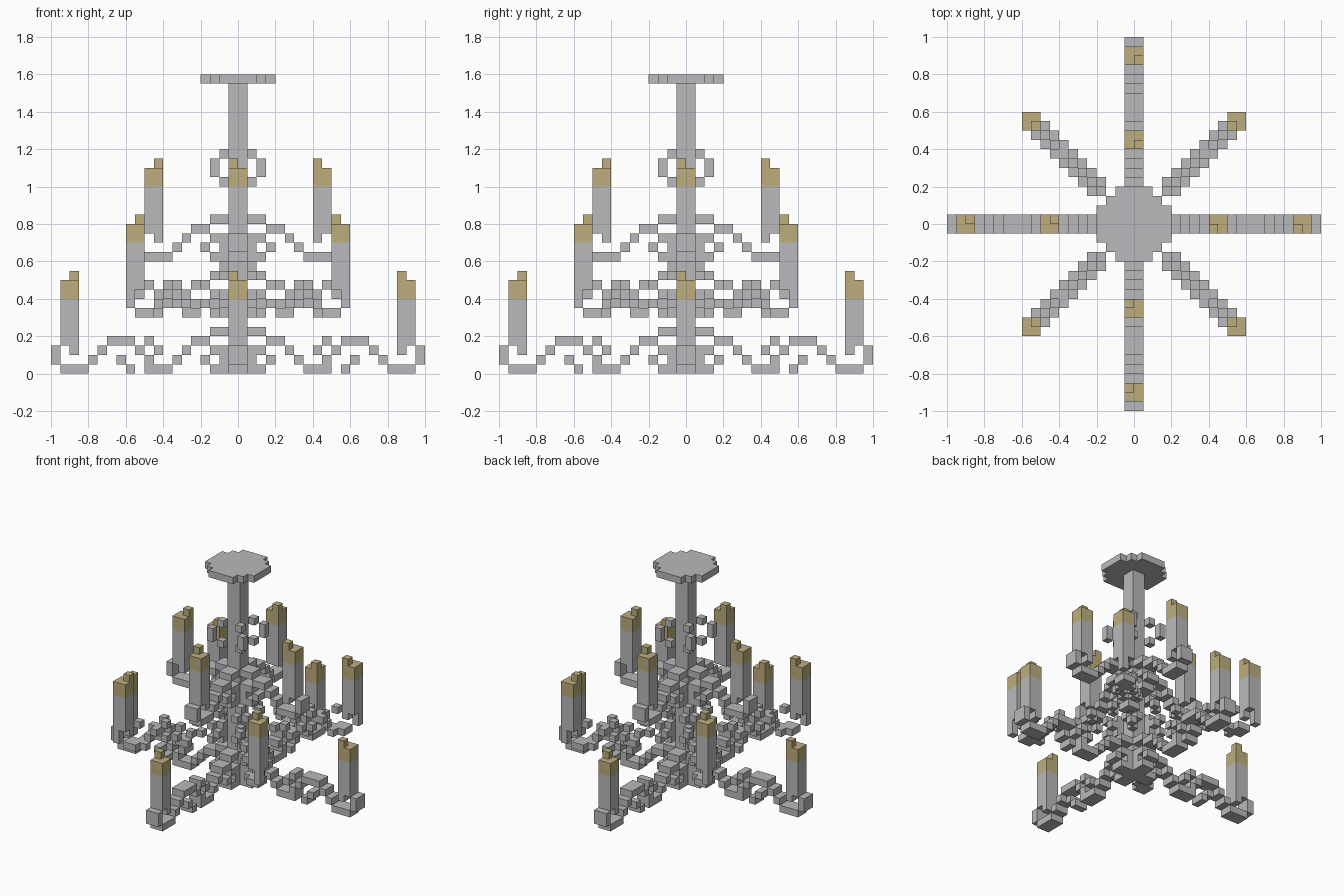
import bpy, bmesh
from mathutils import Vector

cube = bpy.data.objects.get("Cube")
if cube:
    bpy.data.objects.remove(cube, do_unlink=True)

U = 0.05  # edge length of one block


def material(name, rgb):
    m = bpy.data.materials.new(name)
    m.use_nodes = True
    m.diffuse_color = (*rgb, 1)
    bsdf = next(n for n in m.node_tree.nodes if n.type == 'BSDF_PRINCIPLED')
    bsdf.inputs["Base Color"].default_value = (*rgb, 1)
    return m


iron = material("iron grey", (0.49, 0.49, 0.505))
gold = material("candle gold", (0.51, 0.42, 0.205))

DIRS = [Vector(d) for d in ((1, 0, 0), (-1, 0, 0), (0, 1, 0),
                            (0, -1, 0), (0, 0, 1), (0, 0, -1))]


def blocks(name, cells, mat):
    """Make one object from the outer skin of a set of grid blocks."""
    cells = set(cells)
    bm = bmesh.new()
    for c in cells:
        mid = Vector(c) + Vector((0.5, 0.5, 0.5))
        for d in DIRS:
            if tuple(int(v) for v in Vector(c) + d) in cells:
                continue
            a = Vector((d.y, d.z, d.x)) / 2
            b = d.cross(a)
            ring = [mid + d / 2 + p for p in (a + b, b - a, -a - b, a - b)]
            bm.faces.new([bm.verts.new(p * U) for p in ring])
    bmesh.ops.remove_doubles(bm, verts=bm.verts, dist=U / 100)
    bmesh.ops.recalc_face_normals(bm, faces=bm.faces)
    me = bpy.data.meshes.new(name)
    bm.to_mesh(me)
    bm.free()
    me.materials.append(mat)
    ob = bpy.data.objects.new(name, me)
    bpy.context.collection.objects.link(ob)
    return ob


def turn(cells, n):
    """Quarter turns about the pole, kept on the block grid."""
    for _ in range(n):
        cells = [(-1 - y, x, z) for x, y, z in cells]
    return cells


def box(xs, ys, zs):
    return [(x, y, z) for x in xs for y in ys for z in zs]


# Profiles: height of block row -> distances out along the arm
INNER = {0: (1, 2, 7, 8, 9), 1: (1, 3, 6), 2: (1, 2, 5), 3: (3, 4), 4: (1, 2)}
OUTER = {0: (11, 16, 17, 18), 1: (9, 12, 15, 19), 2: (8, 10, 14, 19),
         3: (9, 11, 12, 13)}
DIAGONAL = {0: (2, 4, 9, 10, 17, 18, 19, 20), 1: (2, 3, 6, 8, 11, 13, 16, 22),
            2: (2, 4, 10, 12, 15, 14, 22), 3: (7, 13, 18), 4: (3,), 5: (2,)}


def straight(profile, base):
    return [(i, y, base + k) for k, row in profile.items()
            for i in row for y in (-1, 0)]


def slanted(profile, base):
    # even steps are one block on the diagonal, odd steps a pair beside it
    out = []
    for k, row in profile.items():
        for s in row:
            lo, hi = s // 2, s - s // 2
            out += [(lo, hi, base + k), (hi, lo, base + k)]
    return out


def candle(label, n, xs, ys, flame, base):
    wax = box(xs, ys, range(base + 3, base + 8))
    wax += box(xs[:1], ys if flame[1] < 0 else ys[:1], [base + 2])
    tip = box(xs, ys, (base + 8, base + 9)) + [(*flame, base + 10)]
    blocks(f"{label}_candle_{n}", turn(wax, n), iron)
    blocks(f"{label}_flame_{n}", turn(tip, n), gold)


# Centre pole and ceiling plate
blocks("pole", box((-1, 0), (-1, 0), range(31)), iron)
plate = [c for c in box(range(-4, 4), range(-4, 4), [31])
         if abs(c[0] + 0.5) + abs(c[1] + 0.5) < 5.5]
blocks("ceiling_plate", plate, iron)

for n in range(4):
    # Small rings around the pole
    blocks(f"pole_ring_{n}", turn([(1, 1, 20), (2, 2, 21), (2, 2, 22), (1, 1, 23)], n), iron)

    # Long lower arms
    lower = straight(INNER, 0) + straight(OUTER, 0)
    blocks(f"lower_arm_{n}", turn(lower, n), iron)
    candle("lower", n, (17, 18), (-1, 0), (17, -1), 0)

    # Diagonal middle arms
    blocks(f"middle_arm_{n}", turn(slanted(DIAGONAL, 6), n), iron)
    candle("middle", n, (10, 11), (10, 11), (10, 10), 6)

    # Short upper arms with an upturned end
    upper = straight(INNER, 12) + box([10], (-1, 0), (13, 14))
    blocks(f"upper_arm_{n}", turn(upper, n), iron)
    candle("upper", n, (8, 9), (-1, 0), (8, -1), 12)
